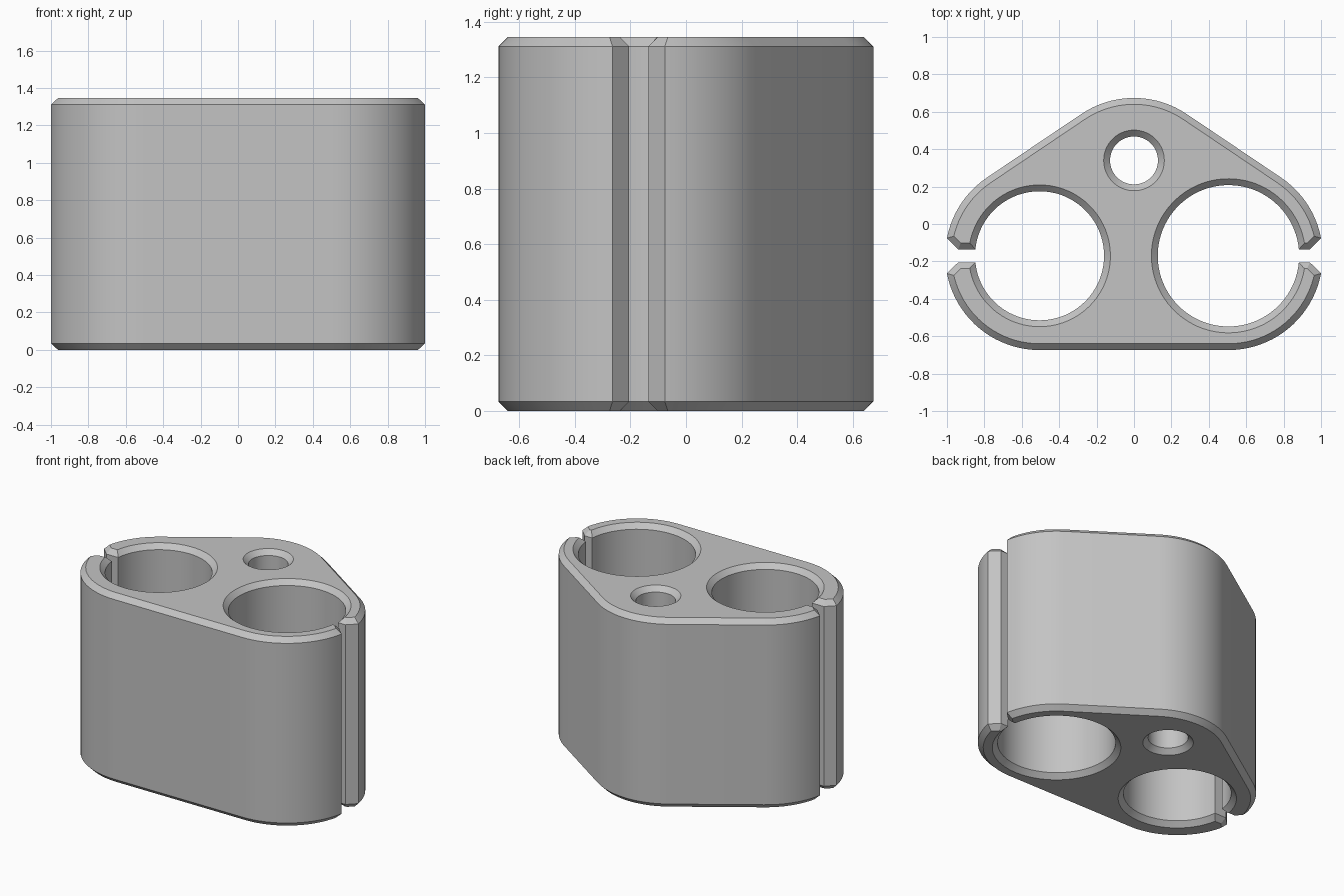
import bpy
import bmesh
from math import asin, atan2, cos, pi, radians, sin
from mathutils import Vector

old = bpy.data.objects.get("Cube")
if old:
    bpy.data.objects.remove(old, do_unlink=True)

HEIGHT, CHAMFER = 1.345, 0.034
SIDE_X, SIDE_Y = 0.505, -0.17       # centres of the two large bores
APEX_Y = 0.17                       # centre of the rounded back corner
OUTER_R = 0.504
LEFT_BORE, RIGHT_BORE = 0.378, 0.345
SLOT, SLOT_MOUTH = 0.035, 0.094     # half widths inside and at the outer wall
MOUTH_X = 0.94


def arc(x, y, r, start, end):
    n = max(2, round(abs(end - start) / radians(4)))
    return [Vector((x + r * cos(start + (end - start) * i / n),
                    y + r * sin(start + (end - start) * i / n))) for i in range(n + 1)]


def inset(points, d):
    """Mitred offset towards the left of the travel direction."""
    result = []
    for i, p in enumerate(points):
        a = (p - points[i - 1]).normalized()
        b = (points[(i + 1) % len(points)] - p).normalized()
        na, nb = Vector((-a.y, a.x)), Vector((-b.y, b.x))
        result.append(p + (na + nb) * (d / (1 + na.dot(nb))))
    return result


# Outline: rounded triangle whose slots open into the two large bores
mouth = asin(SLOT_MOUTH / OUTER_R)
slant = pi / 2 - atan2(APEX_Y - SIDE_Y, SIDE_X)
left_gap, right_gap = asin(SLOT / LEFT_BORE), asin(SLOT / RIGHT_BORE)
top_y, low_y = SIDE_Y + SLOT, SIDE_Y - SLOT

outline = arc(SIDE_X, SIDE_Y, OUTER_R, mouth, slant)
outline += arc(0, APEX_Y, OUTER_R, slant, pi - slant)
outline += arc(-SIDE_X, SIDE_Y, OUTER_R, pi - slant, pi - mouth)
outline += [Vector((-MOUTH_X, top_y))]
outline += arc(-SIDE_X, SIDE_Y, RIGHT_BORE, pi - right_gap, -pi + right_gap)
outline += [Vector((-MOUTH_X, low_y))]
outline += arc(-SIDE_X, SIDE_Y, OUTER_R, pi + mouth, 1.5 * pi)
outline += arc(SIDE_X, SIDE_Y, OUTER_R, 1.5 * pi, 2 * pi - mouth)
outline += [Vector((MOUTH_X, low_y))]
outline += arc(SIDE_X, SIDE_Y, LEFT_BORE, 2 * pi - left_gap, left_gap)
outline += [Vector((MOUTH_X, top_y))]

# Small round bore at the back
small_bore = arc(0, 0.34, 0.128, 2 * pi, 0)[:-1]

# Walls and chamfers from stacked loops, then the two flat caps
bm = bmesh.new()
levels = [(0, CHAMFER), (CHAMFER, 0), (HEIGHT - CHAMFER, 0), (HEIGHT, CHAMFER)]
bottom_edges, top_edges = [], []
for contour in (outline, small_bore):
    rings = [[bm.verts.new((p.x, p.y, z)) for p in inset(contour, d)] for z, d in levels]
    n = len(contour)
    for low, high in zip(rings, rings[1:]):
        for i in range(n):
            j = (i + 1) % n
            bm.faces.new((low[i], low[j], high[j], high[i]))
    for ring, edges in ((rings[0], bottom_edges), (rings[-1], top_edges)):
        edges += [bm.edges.get((ring[i - 1], ring[i])) for i in range(n)]
for edges, up in ((bottom_edges, -1), (top_edges, 1)):
    bmesh.ops.triangle_fill(bm, edges=edges, use_beauty=True, normal=(0, 0, up))
bmesh.ops.recalc_face_normals(bm, faces=bm.faces)

mesh = bpy.data.meshes.new("holder_block")
bm.to_mesh(mesh)
bm.free()
block = bpy.data.objects.new("holder_block", mesh)
bpy.context.collection.objects.link(block)

# Plain grey
grey = bpy.data.materials.new("light_grey")
grey.use_nodes = True
grey.diffuse_color = (0.55, 0.55, 0.55, 1)
grey.node_tree.nodes["Principled BSDF"].inputs["Base Color"].default_value = (0.55, 0.55, 0.55, 1)
mesh.materials.append(grey)

bpy.ops.object.select_all(action="DESELECT")
block.select_set(True)
bpy.context.view_layer.objects.active = block
bpy.ops.object.shade_smooth_by_angle(angle=radians(30))
